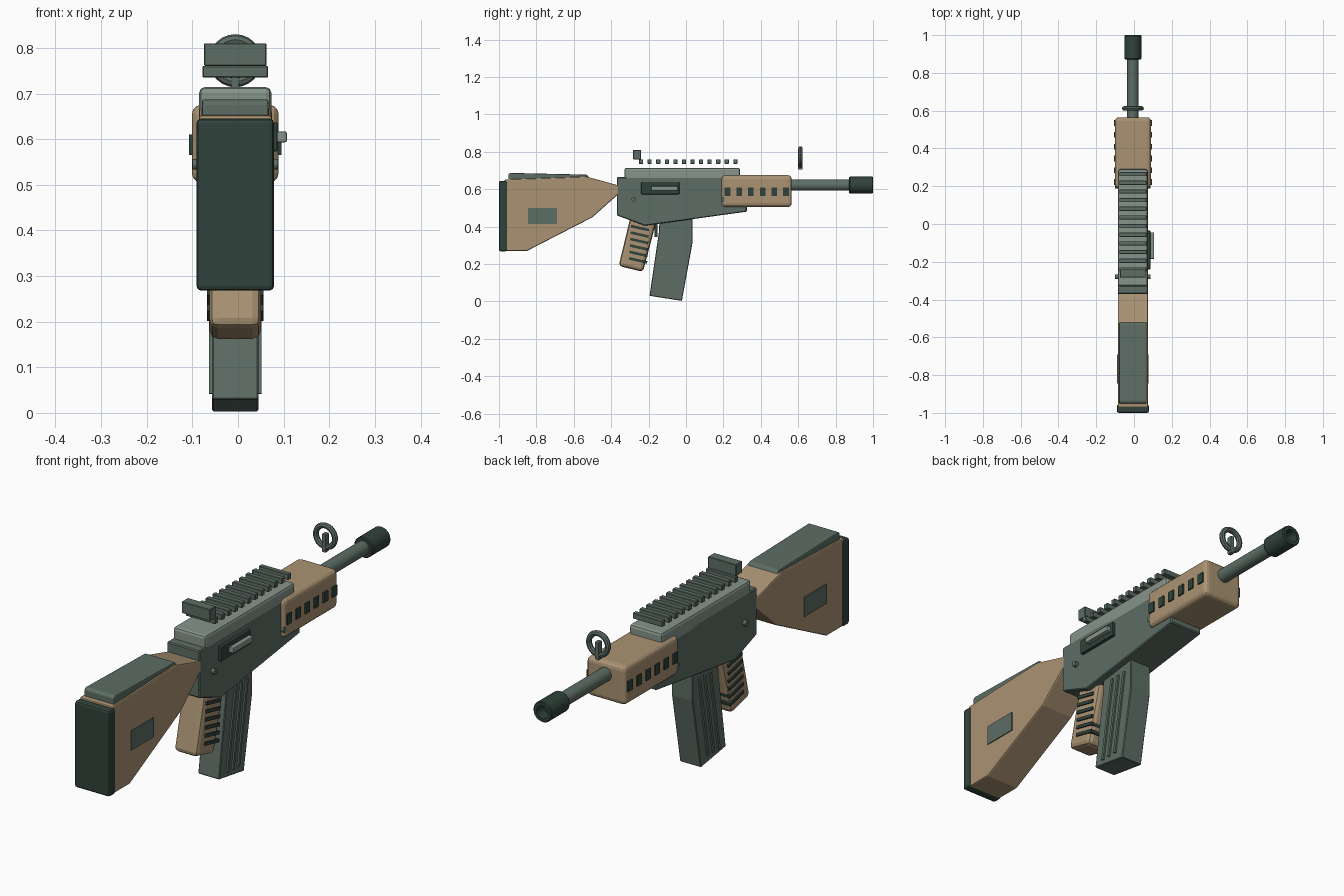
import bpy, bmesh, math
from mathutils import Matrix, Vector

if "Cube" in bpy.data.objects:
    bpy.data.objects.remove(bpy.data.objects["Cube"])

CX = -0.006  # body centre line


def material(name, rgb):
    m = bpy.data.materials.new(name)
    m.diffuse_color = (*rgb, 1)
    m.use_nodes = True
    m.node_tree.nodes["Principled BSDF"].inputs["Base Color"].default_value = m.diffuse_color
    return m


TAN = material("tan", (0.40, 0.29, 0.17))
GREEN = material("grey_green", (0.11, 0.155, 0.13))
LIGHT = material("light_green", (0.24, 0.30, 0.255))
DARK = material("dark_green", (0.03, 0.055, 0.043))


def finish(name, bm, mat, bevel=0, segs=2, smooth=False):
    bmesh.ops.recalc_face_normals(bm, faces=bm.faces)
    me = bpy.data.meshes.new(name)
    bm.to_mesh(me)
    bm.free()
    me.materials.append(mat)
    ob = bpy.data.objects.new(name, me)
    bpy.context.collection.objects.link(ob)
    if bevel:
        b = ob.modifiers.new("bevel", 'BEVEL')
        b.width, b.segments = bevel, segs
        b.limit_method, b.angle_limit = 'ANGLE', math.radians(30)
    if smooth:
        bpy.context.view_layer.objects.active = ob
        ob.select_set(True)
        bpy.ops.object.shade_smooth_by_angle(angle=math.radians(35))
        ob.select_set(False)
    return ob


def extrude(name, pts, x0, x1, mat, **kw):
    """Side profile of (y, z) points extruded across x."""
    bm = bmesh.new()
    f = bm.faces.new([bm.verts.new((x0, y, z)) for y, z in pts])
    r = bmesh.ops.extrude_face_region(bm, geom=[f])
    vs = [v for v in r['geom'] if isinstance(v, bmesh.types.BMVert)]
    bmesh.ops.translate(bm, verts=vs, vec=(x1 - x0, 0, 0))
    return finish(name, bm, mat, **kw)


def box(name, x, y, z, mat, **kw):
    return extrude(name, [(y[0], z[0]), (y[1], z[0]), (y[1], z[1]), (y[0], z[1])], x[0], x[1], mat, **kw)


def lathe(name, prof, zc, mat, n=24):
    """Spin (radius, y) points around a y-parallel axis."""
    bm = bmesh.new()
    vs = [bm.verts.new((CX + r, y, zc)) for r, y in prof]
    es = [bm.edges.new(p) for p in zip(vs, vs[1:])]
    bmesh.ops.spin(bm, geom=vs + es, cent=(CX, 0, zc), axis=(0, 1, 0), angle=2 * math.pi, steps=n)
    bmesh.ops.remove_doubles(bm, verts=bm.verts, dist=1e-5)
    return finish(name, bm, mat, smooth=True)


def bar(name, a, b, w, half, mat):
    """Straight strip between two (y, z) points, spanning both sides."""
    a, b = Vector(a), Vector(b)
    d = (b - a).normalized() * w / 2
    n = Vector((-d.y, d.x))
    return extrude(name, [a + n, b + n, b - n, a - n], CX - half, CX + half, mat)


# Stock
extrude("stock", [(-0.97, 0.27), (-0.85, 0.27), (-0.50, 0.45), (-0.36, 0.575), (-0.36, 0.62),
                  (-0.53, 0.667), (-0.97, 0.652)], CX - 0.08, CX + 0.08, TAN, bevel=0.006)
extrude("cheek_plate", [(-0.95, 0.64), (-0.51, 0.65), (-0.53, 0.678), (-0.94, 0.687), (-0.95, 0.68)],
        CX - 0.073, CX + 0.073, GREEN, bevel=0.005)
box("butt_plate", (CX - 0.085, CX + 0.085), (-1.0, -0.955), (0.268, 0.645), DARK, bevel=0.01)
box("stock_panel", (CX - 0.084, CX + 0.084), (-0.845, -0.69), (0.415, 0.5), GREEN)

# Receiver with upper cover
extrude("receiver", [(-0.37, 0.46), (-0.22, 0.405), (0.325, 0.48), (0.325, 0.56), (0.25, 0.665), (-0.37, 0.665)],
        CX - 0.079, CX + 0.079, GREEN, bevel=0.004, segs=1)
box("upper_cover", (CX - 0.079, CX + 0.079), (-0.33, 0.29), (0.64, 0.714), LIGHT, bevel=0.012)
box("side_port", (0.06, 0.087), (-0.24, -0.035), (0.573, 0.637), DARK, bevel=0.004)
box("side_handle", (0.075, 0.107), (-0.185, -0.045), (0.593, 0.617), LIGHT, bevel=0.004)
for i, (y, z) in enumerate([(-0.28, 0.545), (0.2, 0.545)]):
    bm = bmesh.new()
    bmesh.ops.create_cone(bm, cap_ends=True, segments=12, radius1=0.012, radius2=0.012, depth=0.188,
                          matrix=Matrix.Translation((CX, y, z)) @ Matrix.Rotation(math.pi / 2, 4, 'Y'))
    finish(f"pin_{i}", bm, GREEN, smooth=True)

# Rail slats and rear block
for i in range(12):
    y = -0.24 + i * 0.0458
    box(f"rail_slat_{i}", (CX - 0.072, CX + 0.072), (y - 0.011, y + 0.011), (0.735, 0.76), GREEN, bevel=0.002, segs=1)
box("rear_sight", (CX - 0.068, CX + 0.068), (-0.283, -0.24), (0.76, 0.81), GREEN, bevel=0.002, segs=1)

# Handguard with vents on both sides
box("handguard", (CX - 0.095, CX + 0.095), (0.19, 0.565), (0.505, 0.675), TAN, bevel=0.02, segs=3)
for i in range(6):
    y = 0.222 + i * 0.0625
    for s in (-1, 1):
        xs = sorted((CX + s * 0.085, CX + s * 0.101))
        box(f"vent_{i}_{s}", xs, (y - 0.015, y + 0.015), (0.565, 0.61), DARK)

# Barrel and hollow end sleeve
lathe("barrel", [(0, 0.5), (0.03, 0.5), (0.03, 0.9), (0, 0.9)], 0.622, GREEN)
lathe("barrel_end", [(0, 0.872), (0.042, 0.872), (0.045, 0.876), (0.045, 0.996), (0.042, 1.0),
                     (0.028, 1.0), (0.028, 0.95), (0, 0.95)], 0.622, DARK)

# Front sight ring with post
ring = [(0.046 + 0.012 * math.cos(t * math.pi / 4), 0.612 + 0.012 * math.sin(t * math.pi / 4)) for t in range(9)]
lathe("front_sight_ring", ring, 0.772, GREEN)
box("front_sight_post", (CX - 0.009, CX + 0.009), (0.6, 0.624), (0.705, 0.785), GREEN, bevel=0.003)

# Grip with slanted ribs
extrude("grip", [(-0.295, 0.46), (-0.15, 0.46), (-0.23, 0.158), (-0.36, 0.19)],
        CX - 0.056, CX + 0.056, TAN, bevel=0.018)
for i in range(6):
    y, z = -0.246 - i * 0.002, 0.392 - i * 0.0345
    bar(f"grip_rib_{i}", (y - 0.048, z + 0.011), (y + 0.048, z - 0.011), 0.014, 0.062, DARK)
box("trigger", (CX - 0.012, CX + 0.012), (-0.168, -0.152), (0.345, 0.44), DARK)

# Magazine with side ribs
extrude("magazine", [(-0.14, 0.46), (0.035, 0.46), (0.035, 0.315), (-0.022, 0.003), (-0.195, 0.03), (-0.145, 0.37)],
        CX - 0.051, CX + 0.051, GREEN, bevel=0.003, segs=1)
for i in range(3):
    o = i * 0.038
    bar(f"magazine_rib_{i}", (-0.082 + o, 0.4), (-0.142 + o, 0.042), 0.012, 0.058, GREEN)
